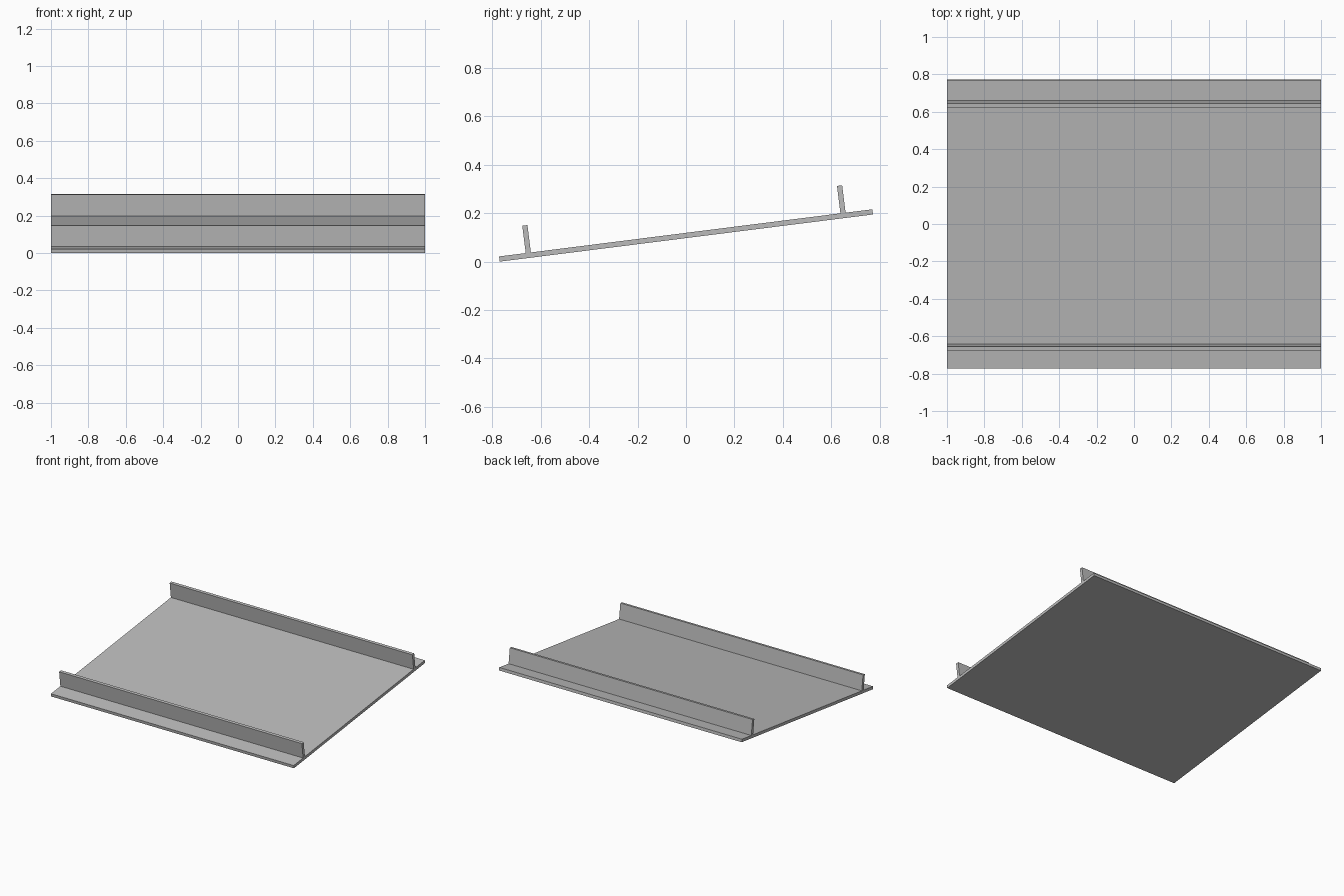
import bpy
import math
from mathutils import Matrix, Vector

cube = bpy.data.objects.get("Cube")
if cube:
    bpy.data.objects.remove(cube, do_unlink=True)

WIDTH, LENGTH, THICK = 2.0, 1.555, 0.0215
RIB_HEIGHT, RIB_OFFSET = 0.114, 0.6555
TILT = math.radians(7.2)

# Plain grey finish
grey = bpy.data.materials.new("plain grey")
grey.use_nodes = True
grey.diffuse_color = (0.5, 0.5, 0.5, 1)
grey.node_tree.nodes["Principled BSDF"].inputs["Base Color"].default_value = (0.5, 0.5, 0.5, 1)

# Everything shares the slope of the panel, whose lowest edge rests on the ground
centre_z = (LENGTH * math.sin(TILT) + THICK * math.cos(TILT)) / 2
slope = Matrix.Translation((0, 0, centre_z)) @ Matrix.Rotation(TILT, 4, 'X')


def sloped_box(name, size, centre):
    bpy.ops.mesh.primitive_cube_add(size=1)
    box = bpy.context.object
    box.name = name
    box.data.transform(Matrix.Diagonal(Vector((*size, 1))))
    box.matrix_world = slope @ Matrix.Translation(centre)
    box.data.materials.append(grey)
    return box


# Sloping panel
sloped_box("panel", (WIDTH, LENGTH, THICK), (0, 0, 0))

# Upright ribs near the front and back edges, square to the panel
for name, side in (("front_rib", -1), ("back_rib", 1)):
    sloped_box(name, (WIDTH, THICK, RIB_HEIGHT),
               (0, side * RIB_OFFSET, (THICK + RIB_HEIGHT) / 2))
